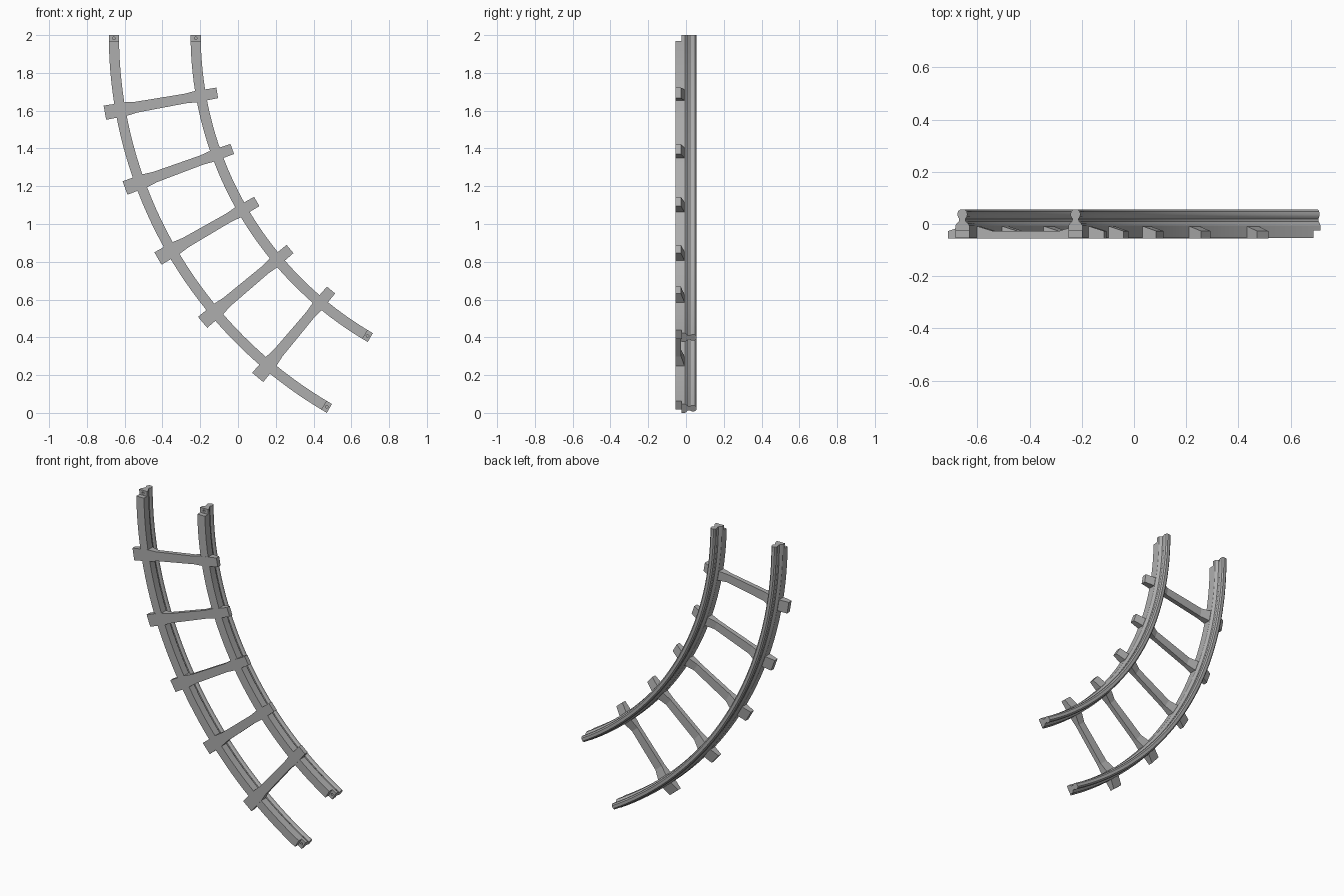
import bpy, bmesh
from math import radians, sin, cos
from mathutils import Matrix, Vector

CX, CZ, SWEEP = 1.625, 2.0, radians(60)
RAILS = {"outer_rail": 2.282, "inner_rail": 1.849}
BOTTOM = -0.055

if "Cube" in bpy.data.objects:
    bpy.data.objects.remove(bpy.data.objects["Cube"])

grey = bpy.data.materials.new("plain grey")
grey.use_nodes = True
grey.diffuse_color = (0.42, 0.42, 0.42, 1)
grey.node_tree.nodes["Principled BSDF"].inputs["Base Color"].default_value = grey.diffuse_color


def point(radius, angle, y):
    return Vector((CX - radius * cos(angle), y, CZ - radius * sin(angle)))


def make_object(name, bm):
    bmesh.ops.recalc_face_normals(bm, faces=bm.faces)
    mesh = bpy.data.meshes.new(name)
    bm.to_mesh(mesh)
    bm.free()
    mesh.materials.append(grey)
    obj = bpy.data.objects.new(name, mesh)
    bpy.context.collection.objects.link(obj)
    return obj


def loft(name, rings):
    """Skin a row of closed rings and cap both ends."""
    bm = bmesh.new()
    rows = [[bm.verts.new(p) for p in ring] for ring in rings]
    n = len(rows[0])
    for a, b in zip(rows, rows[1:]):
        for i in range(n):
            j = (i + 1) % n
            bm.faces.new((a[i], a[j], b[j], b[i]))
    bm.faces.new(rows[0])
    bm.faces.new(rows[-1][::-1])
    return make_object(name, bm)


def end_frame(radius, angle, y):
    """Local x is radial, y is depth, z is along the track."""
    return Matrix.Translation(point(radius, angle, y)) @ Matrix.Rotation(-angle, 4, "Y")


def cut(obj, cutter):
    cutter.hide_render = True
    mod = obj.modifiers.new("cut", "BOOLEAN")
    mod.operation, mod.solver, mod.object = "DIFFERENCE", "EXACT", cutter
    deps = bpy.context.evaluated_depsgraph_get()
    mesh = bpy.data.meshes.new_from_object(obj.evaluated_get(deps))
    obj.modifiers.clear()
    obj.data = mesh
    bpy.data.objects.remove(cutter)


def smooth(obj):
    bpy.ops.object.select_all(action="DESELECT")
    obj.select_set(True)
    bpy.context.view_layer.objects.active = obj
    bpy.ops.object.shade_smooth_by_angle(angle=radians(30))


# Rails: half section (half width, depth), mirrored and swept along the arc
half = [(0.027, BOTTOM + 0.0005), (0.027, -0.006), (0.021, 0.003), (0.013, 0.01),
        (0.012, 0.02), (0.017, 0.027), (0.0195, 0.037), (0.017, 0.048), (0.009, 0.055)]
section = half + [(-w, y) for w, y in reversed(half)]
STEPS = 40
for name, radius in RAILS.items():
    rings = [[point(radius + w, SWEEP * k / STEPS, y) for w, y in section]
             for k in range(STEPS + 1)]
    rail = loft(name, rings)

    # Step and peg hole under both rail ends
    steps, holes = bmesh.new(), bmesh.new()
    for angle, side in ((0, 1), (SWEEP, -1)):
        shape = Matrix.Diagonal((0.1, 0.07, 0.064, 1))
        bmesh.ops.create_cube(steps, size=1, matrix=end_frame(radius, angle, -0.06) @ shape)
        inset = side * 0.017 / radius
        bmesh.ops.create_cone(
            holes, cap_ends=True, segments=16, radius1=0.007, radius2=0.007, depth=0.03,
            matrix=end_frame(radius, angle + inset, -0.025) @ Matrix.Rotation(radians(90), 4, "X"))
    cut(rail, make_object("step_cutter", steps))
    cut(rail, make_object("hole_cutter", holes))
    smooth(rail)

# Sleepers: stations (radius, width share, back depth), seats raised under the rails
HALF_ANGLE = radians(0.92)
inner, outer = RAILS["inner_rail"], RAILS["outer_rail"]
stations = [(inner - 0.087, 1, -0.027), (inner - 0.03, 1, -0.009), (inner + 0.03, 1, -0.009),
            (inner + 0.085, 0.82, -0.026), (outer - 0.085, 0.82, -0.026),
            (outer - 0.03, 1, -0.009), (outer + 0.03, 1, -0.009), (outer + 0.084, 1, -0.027)]
for number in range(1, 6):
    middle = radians(10 * number)
    rings = []
    for radius, share, back in stations:
        spread = HALF_ANGLE * share
        rings.append([point(radius, middle + s * spread, y)
                      for s, y in ((-1, BOTTOM), (1, BOTTOM), (1, back), (-1, back))])
    loft(f"sleeper_{number}", rings)
